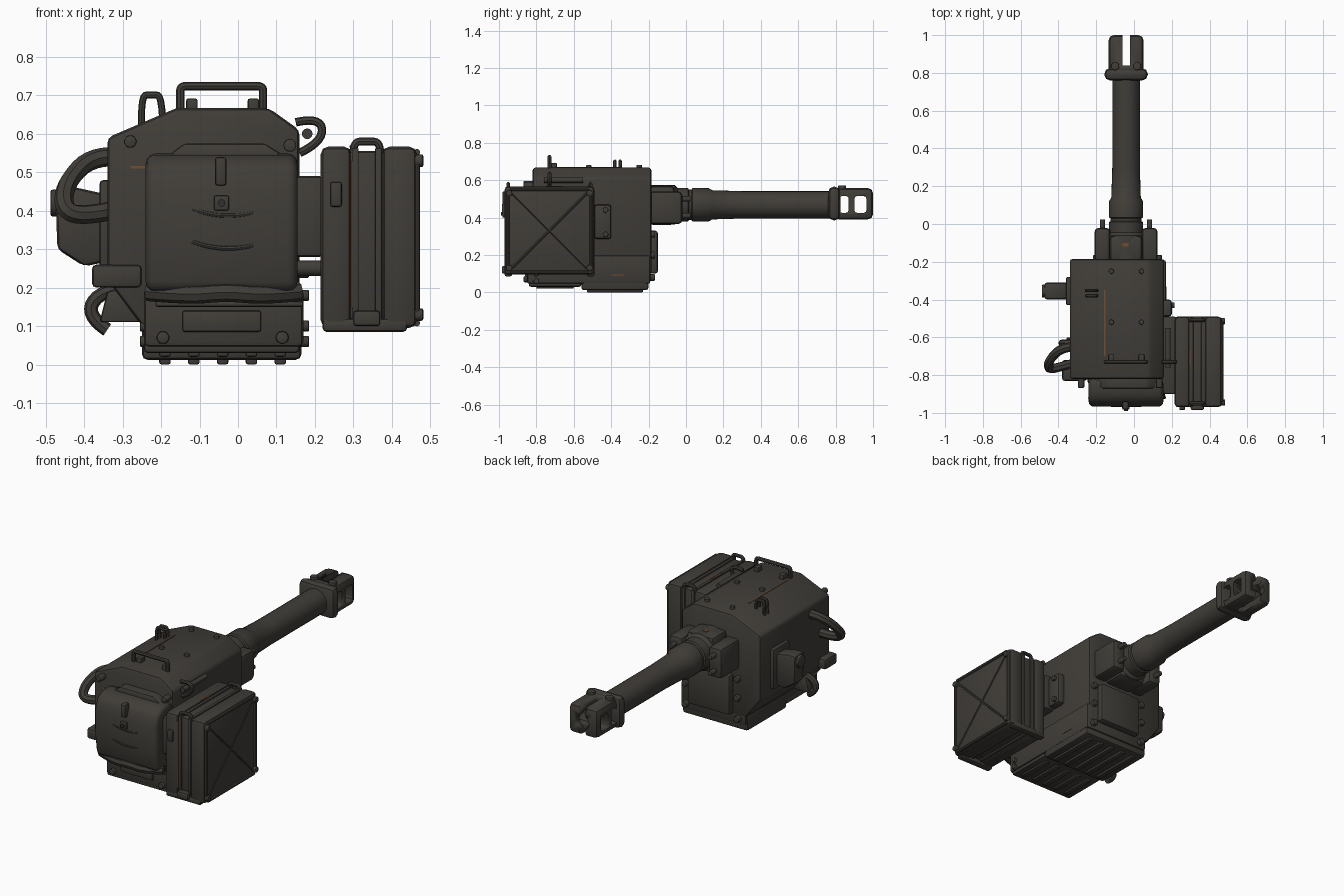
import bpy, bmesh, math
from mathutils import Vector, Matrix

default_cube = bpy.data.objects.get("Cube")
if default_cube:
    bpy.data.objects.remove(default_cube, do_unlink=True)


def make_material(name, colour):
    mat = bpy.data.materials.new(name)
    mat.use_nodes = True
    mat.diffuse_color = (*colour, 1)
    mat.node_tree.nodes["Principled BSDF"].inputs["Base Color"].default_value = (*colour, 1)
    return mat


PAINT = make_material("dark olive grey paint", (.052, .047, .04))
DARK = make_material("blackened metal", (.032, .029, .026))
RUST = make_material("worn rust", (.16, .075, .03))


def select_only(obj):
    bpy.ops.object.select_all(action='DESELECT')
    obj.select_set(True)
    bpy.context.view_layer.objects.active = obj


def finish(name, bm, mat=PAINT, bevel=0, segments=2):
    """Turn a bmesh into a shaded object with optional rounded edges."""
    bmesh.ops.recalc_face_normals(bm, faces=bm.faces)
    mesh = bpy.data.meshes.new(name)
    bm.to_mesh(mesh)
    bm.free()
    obj = bpy.data.objects.new(name, mesh)
    bpy.context.collection.objects.link(obj)
    mesh.materials.append(mat)
    select_only(obj)
    if bevel:
        modifier = obj.modifiers.new("rounded edges", 'BEVEL')
        modifier.width, modifier.segments = bevel, segments
        bpy.ops.object.modifier_apply(modifier=modifier.name)
    bpy.ops.object.shade_smooth_by_angle(angle=math.radians(35))
    return obj


def box(name, xs, ys, zs, bevel=.01, mat=PAINT):
    bm = bmesh.new()
    bmesh.ops.create_cube(bm, size=1)
    for v in bm.verts:
        v.co = [low + (high - low) * (c + .5) for c, (low, high) in zip(v.co, (xs, ys, zs))]
    return finish(name, bm, mat, bevel)


def prism(name, outline, span, axis="y", bevel=.012, mat=PAINT, segments=2):
    """Extrude an outline (x, z) along y, or an outline (y, z) along x."""
    bm = bmesh.new()
    place = (lambda a, b, t: (a, t, b)) if axis == "y" else (lambda a, b, t: (t, a, b))
    face = bm.faces.new([bm.verts.new(place(a, b, span[0])) for a, b in outline])
    extruded = bmesh.ops.extrude_face_region(bm, geom=[face])["geom"]
    shift = Vector(place(0, 0, span[1] - span[0]))
    bmesh.ops.translate(bm, vec=shift, verts=[g for g in extruded if isinstance(g, bmesh.types.BMVert)])
    return finish(name, bm, mat, bevel, segments)


def rod(name, start, end, radius, mat=PAINT, sides=12, bevel=0):
    start, end = Vector(start), Vector(end)
    bm = bmesh.new()
    turn = (end - start).to_track_quat('Z', 'Y').to_matrix().to_4x4()
    bmesh.ops.create_cone(bm, cap_ends=True, segments=sides, radius1=radius, radius2=radius,
                          depth=(end - start).length,
                          matrix=Matrix.Translation((start + end) / 2) @ turn)
    return finish(name, bm, mat, bevel)


def tube(name, points, radius, mat=PAINT):
    """Rounded pipe through a few points."""
    curve = bpy.data.curves.new(name, 'CURVE')
    curve.dimensions, curve.bevel_depth, curve.bevel_resolution = '3D', radius, 2
    curve.resolution_u, curve.use_fill_caps = 5, True
    spline = curve.splines.new('NURBS')
    spline.points.add(len(points) - 1)
    for point, co in zip(spline.points, points):
        point.co = (*co, 1)
    spline.order_u, spline.use_endpoint_u = 3, True
    obj = bpy.data.objects.new(name, curve)
    bpy.context.collection.objects.link(obj)
    curve.materials.append(mat)
    select_only(obj)
    bpy.ops.object.convert(target='MESH')
    bpy.ops.object.shade_smooth_by_angle(angle=math.radians(40))


def lathe(name, profile, centre, mat=PAINT):
    """Revolve (y, radius) pairs around an axis parallel to y."""
    bm = bmesh.new()
    verts = [bm.verts.new((centre[0] + r, y, centre[1])) for y, r in profile]
    edges = [bm.edges.new(pair) for pair in zip(verts, verts[1:])]
    bmesh.ops.spin(bm, geom=verts + edges, cent=(centre[0], 0, centre[1]), axis=(0, 1, 0),
                   angle=math.tau, steps=28, use_duplicate=False)
    bmesh.ops.remove_doubles(bm, verts=bm.verts, dist=.0001)
    return finish(name, bm, mat)


def cut(target, cutter):
    modifier = target.modifiers.new("cut", 'BOOLEAN')
    modifier.operation, modifier.solver, modifier.object = 'DIFFERENCE', 'EXACT', cutter
    select_only(target)
    bpy.ops.object.modifier_apply(modifier=modifier.name)
    bpy.data.objects.remove(cutter, do_unlink=True)


# Main housing: faceted shell, lower skirt and ribbed base
prism("housing", [(-.34, .22), (-.25, .1), (.16, .1), (.16, .61), (.08, .667), (-.16, .667), (-.34, .59)],
      (-.82, -.185), bevel=.015)
box("lower_skirt", (-.245, .17), (-.85, -.19), (.045, .2), .015)
box("base_block", (-.25, .165), (-.56, -.2), (.012, .12), .015)
box("base_front_plate", (-.245, .16), (-.84, -.56), (.03, .06), .01)
for i in range(5):
    x = -.19 + i * .075
    box("base_rib", (x - .015, x + .015), (-.53, -.23), (0, .03), .006)
    box("front_base_rib", (x - .015, x + .015), (-.8, -.6), (.02, .04), .006)
box("rear_block", (-.17, .1), (-.2, -.15), (.1, .33), .015)
for x in (-.2, .13):
    for z in (.08, .2, .31):
        rod("rear_bolt", (x, -.2, z), (x, -.165, z), .018, bevel=.005)

# Front plates, lid and bolts
box("skirt_front_panel", (-.145, .06), (-.862, -.84), (.085, .14), .006)
box("skirt_lip", (-.215, .17), (-.875, -.83), (.15, .165), .006)
box("front_mount_plate", (-.21, .15), (-.87, -.8), (.15, .54), .012)
prism("bag_lid_hinge", [(-.2, .53), (.14, .53), (.07, .575), (-.14, .575)], (-.87, -.8), bevel=.008)
for x, z in ((-.28, .58), (.135, .57), (-.195, .07), (.115, .07)):
    rod("front_bolt", (x, -.8, z), (x, -.868, z), .017, bevel=.006)
for x in (-.235, .16):
    for z in (.06, .1, .18, .24):
        rod("side_stud", (x - .02, -.8, z), (x + .025, -.8, z), .015, bevel=.004)

# Soft front bag with strap and buckle
prism("front_bag", [(-.82, .19), (-.95, .19), (-.965, .3), (-.967, .45), (-.945, .52), (-.9, .545), (-.82, .55)],
      (-.24, .155), "x", .025, segments=3)
tube("bag_bottom_fold", [(-.235, -.9, .19), (-.13, -.935, .18), (-.03, -.94, .19), (.07, -.935, .18), (.16, -.9, .19)], .025)
box("bag_strap", (-.06, -.03), (-.982, -.94), (.465, .54), .008)
box("bag_buckle", (-.063, -.023), (-.982, -.96), (.4, .44), .006)
rod("buckle_pin", (-.043, -.97, .42), (-.043, -.99, .42), .01, DARK)
for z in (.385, .3):
    tube("bag_crease", [(-.12, -.962, z + .02), (-.043, -.966, z - .01), (.04, -.962, z + .01)], .006)

# Top grab handle, lugs and lifting eyes
tube("top_handle", [(-.15, -.73, .65), (-.15, -.73, .7), (-.15, -.73, .724), (-.12, -.73, .724), (-.04, -.73, .724),
                    (.035, -.73, .724), (.065, -.73, .724), (.065, -.73, .7), (.065, -.73, .65)], .011)
for x in (-.12, .04):
    box("handle_lug", (x - .015, x + .015), (-.73, -.69), (.65, .692), .006)
    for y in (-.52, -.25):
        rod("roof_bolt", (x, y, .655), (x, y, .682), .014, bevel=.004)
for y in (-.38, -.352):
    tube("left_lifting_eye", [(-.25, y, .58), (-.255, y, .7), (-.225, y, .702), (-.195, y, .7), (-.195, y, .58)], .009)
tube("right_lifting_eye", [(.15, -.73, .63), (.215, -.73, .645), (.222, -.73, .58), (.16, -.73, .55)], .011)
rod("right_rail", (.18, -.76, .6), (.18, -.55, .6), .014)

# Side grab handle, lower hook and side device
tube("side_handle", [(-.31, -.65, .54), (-.38, -.65, .545), (-.45, -.72, .47), (-.455, -.77, .4),
                     (-.4, -.76, .385), (-.33, -.74, .4)], .025)
tube("lower_hook", [(-.25, -.63, .2), (-.35, -.63, .2), (-.4, -.63, .13), (-.34, -.63, .09)], .018)
prism("hook_guard", [(-.36, .11), (-.25, .11), (-.25, .21), (-.34, .19)], (-.66, -.6), bevel=.008)
prism("side_device", [(-.33, .27), (-.4, .255), (-.47, .3), (-.475, .46), (-.42, .46), (-.33, .44)],
      (-.4, -.31), bevel=.015)
rod("device_lens", (-.44, -.355, .42), (-.488, -.355, .42), .035, bevel=.006)
box("device_bracket", (-.36, -.33), (-.43, -.28), (.25, .48), .01)
box("side_hinge", (-.38, -.25), (-.83, -.72), (.2, .26), .012)

# Ammunition box: two shells around a recessed band, with a braced side
for name, xs in (("box_inner_shell", (.215, .295)), ("box_outer_shell", (.375, .465))):
    box(name, xs, (-.97, -.49), (.095, .567), .02)
box("box_band", (.28, .39), (-.955, -.505), (.11, .555), .01)
for x in (.305, .365):
    box("box_band_strap", (x - .009, x + .009), (-.966, -.494), (.1, .563), .004)
for lean in (-1, 1):
    rod("box_cross_brace", (.463, -.73 - lean * .2, .13), (.463, -.73 + lean * .2, .53), .007, sides=8)
    for z in (.13, .53):
        y = -.73 + lean * .215
        rod("box_corner_bolt", (.45, y, z), (.482, y, z), .017, bevel=.005)
    rod("box_edge_bead", (.465, -.73 + lean * .222, .13), (.465, -.73 + lean * .222, .53), .009, sides=8)
for z in (.108, .552):
    rod("box_rim_bead", (.465, -.94, z), (.465, -.52, z), .009, sides=8)
for y in (-.95, -.51):
    tube("box_carry_loop", [(.3, y, .55), (.3, y, .58), (.335, y, .58), (.37, y, .58), (.37, y, .55)], .01)
    box("box_foot", (.22, .44), (y - .02, y + .02), (.085, .12), .01)
box("box_front_latch", (.24, .27), (-.985, -.96), (.41, .475), .006)
box("box_bottom_latch", (.3, .37), (-.985, -.95), (.1, .14), .008)

# Feed chute joining the box to the housing
box("feed_chute", (.14, .225), (-.9, -.49), (.28, .49), .012)
box("chute_bracket", (.14, .2), (-.49, -.4), (.285, .47), .015)
for z in (.31, .44):
    rod("chute_bolt", (.19, -.43, z), (.215, -.43, z), .015, bevel=.004)
rod("lower_box_mount", (.15, -.86, .25), (.23, -.86, .25), .02)

# Barrel, mount collar and clamps
AXIS = (-.042, .468)
lathe("barrel", [(-.2, 0), (-.2, .105), (-.06, .105), (-.045, .09), (.01, .09), (.015, .082), (.03, .082),
                 (.035, .09), (.12, .09), (.14, .078), (.3, .073), (.78, .073), (.78, 0)], AXIS)
box("mount_block", (-.13, .045), (-.2, -.06), (.36, .57), .025)
for side in (-1, 1):
    x = AXIS[0] + side * .125
    box("mount_clamp", (x - .042, x + .042), (-.2, -.02), (.365, .54), .022)
    for z in (.41, .5):
        rod("clamp_stud", (x, -.05, z), (x, .025, z), .014, bevel=.004)

# Slotted muzzle brake
brake = box("muzzle_brake", (-.135, .051), (.79, 1), (.39, .558), .028)
cut(brake, rod("bore_cutter", (AXIS[0], .83, AXIS[1]), (AXIS[0], 1.1, AXIS[1]), .042, sides=20))
cut(brake, box("split_cutter", (-.062, -.022), (.84, 1.1), (.3, .7), 0))
for ys in ((.82, .87), (.9, .965)):
    cut(brake, box("port_cutter", (-.3, .2), ys, (.425, .515), .015))
box("brake_collar", (-.157, .073), (.76, .825), (.385, .565), .03)
for x in (-.1, .016):
    rod("brake_screw", (x, .835, .54), (x, .835, .572), .022, bevel=.004)

# Worn edge marks
rust_marks = (((-.158, -.152), (-.7, -.35), (.664, .67)), ((-.28, -.23), (-.823, -.817), (.51, .516)),
              ((.292, .297), (-.969, -.963), (.15, .53)), ((.168, .173), (-.4, -.33), (.09, .095)),
              ((.29, .3), (-.75, -.66), (.565, .57)), ((-.06, -.03), (-.12, -.1), (.569, .575)))
for spans in rust_marks:
    box("worn_mark", *spans, 0, RUST)
